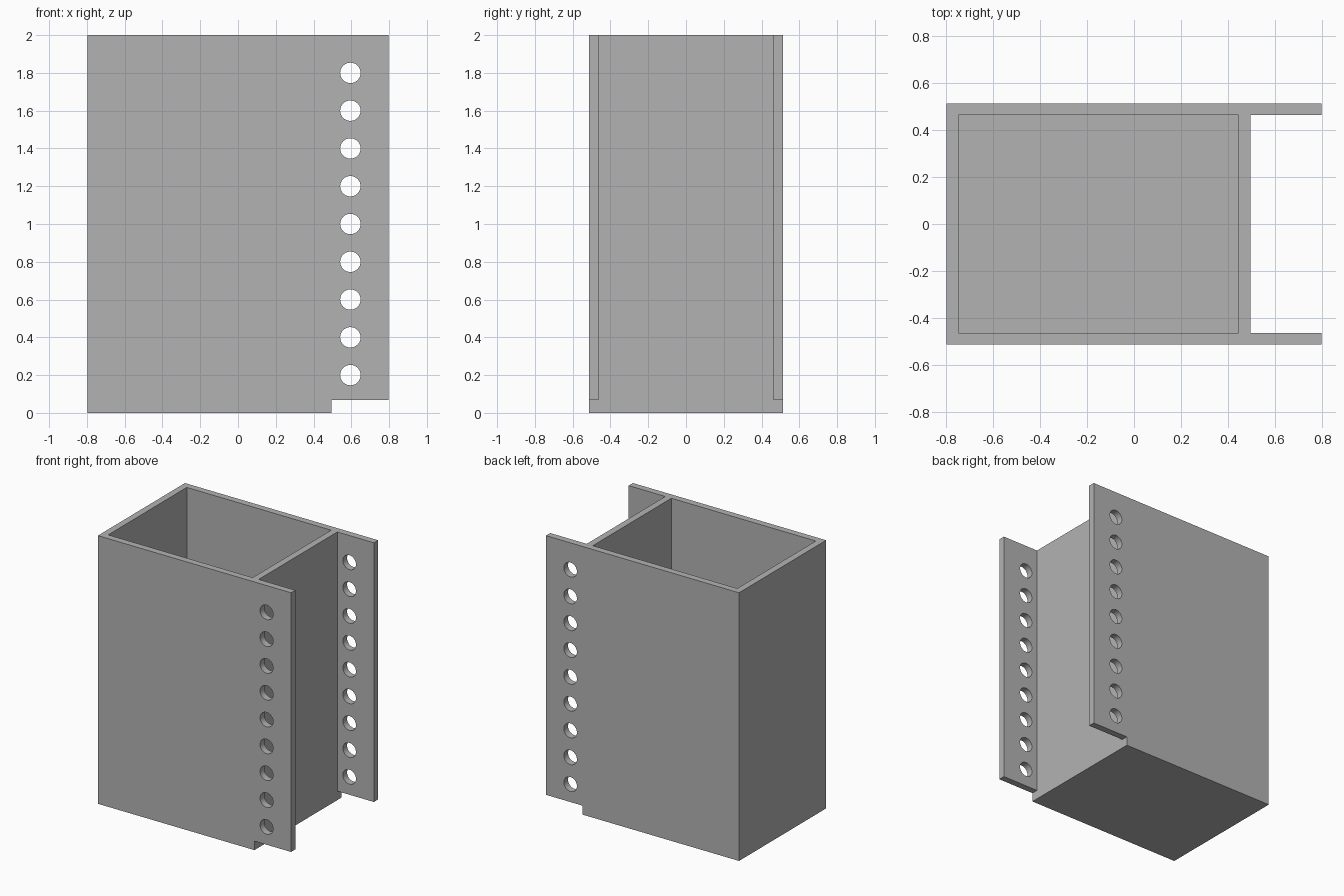
import bpy
import math
from mathutils import Vector

cube = bpy.data.objects.get("Cube")
if cube:
    bpy.data.objects.remove(cube, do_unlink=True)

# Main dimensions
HALF_X, HALF_Y, HEIGHT = 0.797, 0.513, 2.0
WALL, FLOOR = 0.05, 0.067
BOX_END = 0.495          # outer face of the wall between the flanges
HOLE_X, HOLE_RADIUS, HOLE_COUNT, HOLE_PITCH = 0.595, 0.054, 9, 0.2
OVER = 0.2               # how far cutters reach past the block


def block(name, low, high):
    low, high = Vector(low), Vector(high)
    bpy.ops.mesh.primitive_cube_add(size=1, location=(low + high) / 2)
    obj = bpy.context.object
    obj.name = name
    obj.scale = high - low
    bpy.ops.object.transform_apply(location=False, rotation=False, scale=True)
    return obj


def cut(target, cutter):
    mod = target.modifiers.new("cut", 'BOOLEAN')
    mod.operation = 'DIFFERENCE'
    mod.solver = 'EXACT'
    mod.object = cutter
    bpy.context.view_layer.objects.active = target
    bpy.ops.object.modifier_apply(modifier=mod.name)
    bpy.data.objects.remove(cutter, do_unlink=True)


# Full block that becomes the open box and its two flanges
box = block("open_box_with_flanges", (-HALF_X, -HALF_Y, 0), (HALF_X, HALF_Y, HEIGHT))

# Cavity, open at the top
inner_y = HALF_Y - WALL
cut(box, block("cavity_cutter", (WALL - HALF_X, -inner_y, FLOOR),
               (BOX_END - WALL, inner_y, HEIGHT + OVER)))

# Gap between the flanges
cut(box, block("gap_cutter", (BOX_END, -inner_y, -OVER),
               (HALF_X + OVER, inner_y, HEIGHT + OVER)))

# Notch under the flanges
cut(box, block("notch_cutter", (BOX_END, -HALF_Y - OVER, -OVER),
               (HALF_X + OVER, HALF_Y + OVER, FLOOR)))

# Row of round holes through both flanges
for i in range(HOLE_COUNT):
    bpy.ops.mesh.primitive_cylinder_add(
        vertices=32, radius=HOLE_RADIUS, depth=2 * (HALF_Y + OVER),
        location=(HOLE_X, 0, HOLE_PITCH * (i + 1)), rotation=(math.pi / 2, 0, 0))
    cut(box, bpy.context.object)

# Plain grey finish
grey = bpy.data.materials.new("plain_grey")
grey.use_nodes = True
colour = (0.45, 0.45, 0.45, 1)
grey.diffuse_color = colour
grey.node_tree.nodes["Principled BSDF"].inputs["Base Color"].default_value = colour
box.data.materials.clear()
box.data.materials.append(grey)
for face in box.data.polygons:
    face.material_index = 0

# Smooth hole walls, sharp edges elsewhere
bpy.ops.object.select_all(action='DESELECT')
box.select_set(True)
bpy.context.view_layer.objects.active = box
bpy.ops.object.shade_smooth_by_angle(angle=math.radians(30))
